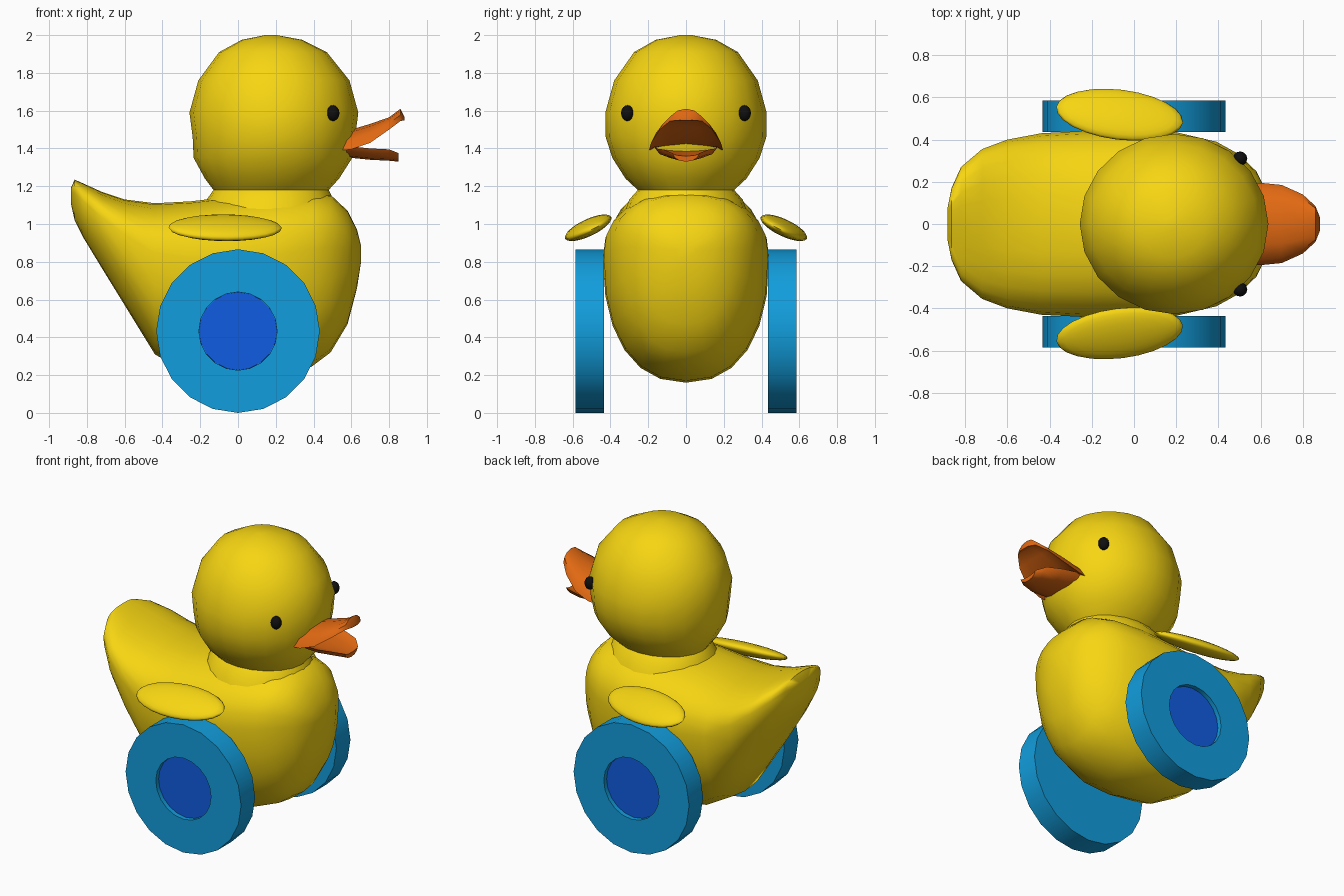
import bpy, bmesh
from math import sin, cos, pi, radians
from mathutils import Matrix

if "Cube" in bpy.data.objects:
    bpy.data.objects.remove(bpy.data.objects["Cube"])


def material(name, rgb):
    m = bpy.data.materials.new(name)
    m.diffuse_color = (*rgb, 1)
    m.use_nodes = True
    m.node_tree.nodes["Principled BSDF"].inputs["Base Color"].default_value = m.diffuse_color
    return m


YELLOW = material("yellow", (0.93, 0.67, 0.006))
ORANGE = material("orange", (0.75, 0.14, 0.006))
BLUE = material("light_blue", (0.006, 0.34, 0.72))
HUB = material("deep_blue", (0.005, 0.11, 0.76))
BLACK = material("black", (0.005, 0.005, 0.005))


def finish(bm, name, mat, angle):
    bmesh.ops.recalc_face_normals(bm, faces=bm.faces)
    me = bpy.data.meshes.new(name)
    bm.to_mesh(me)
    bm.free()
    ob = bpy.data.objects.new(name, me)
    bpy.context.collection.objects.link(ob)
    me.materials.append(mat)
    bpy.ops.object.select_all(action='DESELECT')
    ob.select_set(True)
    bpy.context.view_layer.objects.active = ob
    bpy.ops.object.shade_smooth_by_angle(angle=radians(angle))
    return ob


def loft(name, rings, mat, angle=60):
    """Skin a list of equal-length point rings and cap both ends."""
    bm = bmesh.new()
    vs = [[bm.verts.new(p) for p in r] for r in rings]
    n = len(vs[0])
    for a, b in zip(vs, vs[1:]):
        for i in range(n):
            j = (i + 1) % n
            bm.faces.new((a[i], a[j], b[j], b[i]))
    bm.faces.new(vs[0])
    bm.faces.new(vs[-1])
    return finish(bm, name, mat, angle)


def ellipsoid(name, loc, size, rot, mat, seg=16, rows=10):
    bm = bmesh.new()
    bmesh.ops.create_uvsphere(bm, u_segments=seg, v_segments=rows, radius=1)
    bm.transform(Matrix.Translation(loc) @ rot @ Matrix.Diagonal((*size, 1)))
    return finish(bm, name, mat, 80)


def angles(n):
    return [2 * pi * i / n for i in range(n)]


def power(v, e):
    return abs(v) ** e * (1 if v >= 0 else -1)


# Body: upright sections from tail to chest (x, bottom, top, half width)
stations = [
    (-0.885, 1.11, 1.19, 0.07), (-0.865, 1.02, 1.235, 0.17),
    (-0.82, 0.93, 1.215, 0.27), (-0.72, 0.765, 1.17, 0.355),
    (-0.60, 0.57, 1.13, 0.40), (-0.44, 0.31, 1.11, 0.43),
    (-0.25, 0.20, 1.12, 0.44), (0.0, 0.16, 1.15, 0.44),
    (0.20, 0.17, 1.165, 0.435), (0.39, 0.245, 1.17, 0.39),
    (0.49, 0.32, 1.155, 0.335), (0.58, 0.47, 1.07, 0.25),
    (0.63, 0.66, 0.97, 0.15), (0.65, 0.79, 0.89, 0.05)]
rings = []
for x, lo, hi, w in stations:
    mid = lo + 0.67 * (hi - lo)
    ring = []
    for t in angles(24):
        s = power(sin(t), 0.87)
        z = mid + s * ((hi - mid) if s > 0 else (mid - lo))
        ring.append((x, w * power(cos(t), 0.87), z))
    rings.append(ring)
loft("body", rings, YELLOW)

# Head and neck: stacked ovals (z, centre x, radius x, radius y)
ovals = [
    (1.05, 0.17, 0.36, 0.33), (1.13, 0.17, 0.335, 0.30),
    (1.18, 0.175, 0.305, 0.255), (1.24, 0.18, 0.355, 0.32),
    (1.35, 0.185, 0.42, 0.39), (1.46, 0.19, 0.43, 0.425),
    (1.59, 0.19, 0.447, 0.427), (1.76, 0.19, 0.40, 0.38),
    (1.91, 0.185, 0.285, 0.275), (1.975, 0.18, 0.16, 0.16),
    (2.0, 0.175, 0.03, 0.03)]
loft("head", [[(cx + rx * cos(t), ry * sin(t), z) for t in angles(20)]
              for z, cx, rx, ry in ovals], YELLOW)


# Beak halves: crescent sections (x, half width, edge z, top z, bottom z)
def bill(name, secs):
    loft(name, [[(x, w * cos(t),
                  e + abs(sin(t)) * ((top if sin(t) > 0 else bot) - e))
                 for t in angles(12)] for x, w, e, top, bot in secs],
         ORANGE, 45)


bill("upper_beak", [
    (0.50, 0.19, 1.385, 1.48, 1.41), (0.60, 0.195, 1.395, 1.50, 1.42),
    (0.70, 0.185, 1.43, 1.53, 1.455), (0.80, 0.14, 1.50, 1.565, 1.51),
    (0.86, 0.085, 1.545, 1.61, 1.55), (0.882, 0.03, 1.55, 1.565, 1.548)])
bill("lower_beak", [
    (0.50, 0.17, 1.41, 1.39, 1.35), (0.60, 0.17, 1.41, 1.385, 1.35),
    (0.70, 0.16, 1.40, 1.375, 1.34), (0.80, 0.12, 1.395, 1.365, 1.335),
    (0.85, 0.07, 1.375, 1.36, 1.33)])

R, HOLE, MID = 0.433, 0.207, 0.433
for side, s in (("left", 1), ("right", -1)):
    # Eye
    ellipsoid(side + "_eye", (0.503, s * 0.31, 1.587), (0.034, 0.034, 0.042),
              Matrix.Identity(4), BLACK, 12, 8)
    # Drooping wing
    rot = Matrix.Rotation(radians(-7 * s), 4, 'Z') @ Matrix.Rotation(radians(-27 * s), 4, 'X')
    ellipsoid(side + "_wing", (-0.068, s * 0.518, 0.98), (0.302, 0.132, 0.042),
              rot, YELLOW, 24, 12)

    # Wheel with a recessed hub
    def circle(r, y):
        return [(r * cos(t), s * y, MID + r * sin(t)) for t in angles(20)]
    loft(side + "_wheel", [circle(R, 0.435), circle(R, 0.585),
                           circle(HOLE, 0.585), circle(HOLE, 0.55)], BLUE, 30)
    loft(side + "_hub", [circle(HOLE, 0.54), circle(HOLE - 0.001, 0.556)], HUB, 30)
